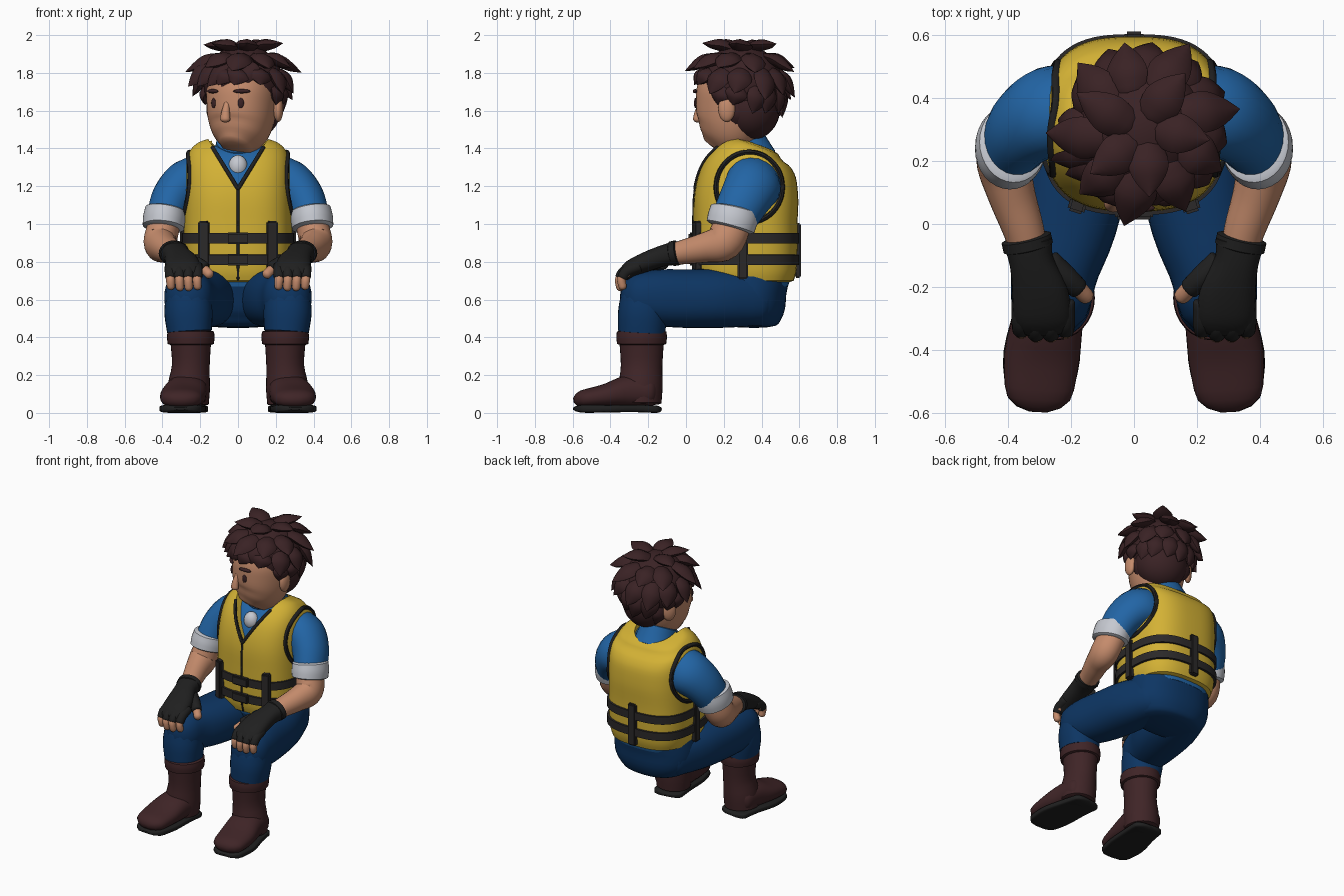
import bpy, bmesh, math, random
from mathutils import Vector, Matrix
from mathutils.bvhtree import BVHTree

if "Cube" in bpy.data.objects:
    bpy.data.objects.remove(bpy.data.objects["Cube"])

random.seed(4)


def material(name, r, g, b):
    m = bpy.data.materials.new(name)
    m.diffuse_color = (r, g, b, 1)
    m.use_nodes = True
    m.node_tree.nodes["Principled BSDF"].inputs["Base Color"].default_value = m.diffuse_color
    return m


SKIN = material("skin", .56, .26, .15)
HAIR = material("dark brown hair", .042, .016, .018)
BOOT = material("brown leather", .05, .018, .02)
YELLOW = material("yellow vest", .65, .44, .035)
SHIRT = material("blue shirt", .016, .13, .38)
JEANS = material("navy denim", .004, .036, .125)
BLACK = material("black", .014, .014, .014)
STRAP = material("charcoal strap", .024, .022, .022)
WHITE = material("light grey cloth", .56, .58, .63)


def tube(bm, rows, ref=(1, 0, 0), n=24, e=2, caps=(.01, .01), steps=3):
    """Smooth loft; rows are x, y, z, radius along ref, radius across it."""
    ref, rows = Vector(ref), [tuple(r) for r in rows]
    R, pts = [rows[0]] + rows + [rows[-1]], []
    for i in range(1, len(R) - 2):
        for s in range(steps):
            u = s / steps
            pts.append([.5 * (2*b + (c-a)*u + (2*a-5*b+4*c-d)*u*u + (3*b-a-3*c+d)*u**3)
                        for a, b, c, d in zip(*R[i-1:i+3])])
    pts.append(rows[-1])
    P = [Vector(p[:3]) for p in pts]
    rings = []
    for i, p in enumerate(pts):
        t = (P[min(i+1, len(P)-1)] - P[max(i-1, 0)]).normalized()
        rings.append((P[i], t, p[3], p[4]))

    def cap(ring, depth, sign):
        c, t, a, b = ring
        out = []
        for k in (25, 50, 75):
            k = math.radians(k)
            out.append((c + t*sign*depth*math.sin(k), t, a*math.cos(k), b*math.cos(k)))
        return out
    rings = cap(rings[0], caps[0], -1)[::-1] + rings + cap(rings[-1], caps[1], 1)
    loops = []
    for c, t, ra, rb in rings:
        b = t.cross(ref).normalized()
        a = b.cross(t)
        loop = []
        for k in range(n):
            q = 2 * math.pi * k / n
            ca, sa = math.cos(q), math.sin(q)
            loop.append(bm.verts.new(c + a*ra*math.copysign(abs(ca)**(2/e), ca)
                                     + b*rb*math.copysign(abs(sa)**(2/e), sa)))
        loops.append(loop)
    for l0, l1 in zip(loops, loops[1:]):
        for k in range(n):
            bm.faces.new((l0[k], l0[(k+1) % n], l1[(k+1) % n], l1[k]))
    bm.faces.new(loops[0])
    bm.faces.new(loops[-1])


def part(name, bm, mat, mirror=False, place=None, smooth=True):
    bmesh.ops.recalc_face_normals(bm, faces=bm.faces[:])
    if place:
        bm.transform(place)
    me = bpy.data.meshes.new(name)
    bm.to_mesh(me)
    bm.free()
    if mat:
        me.materials.append(mat)
    if smooth:
        me.polygons.foreach_set("use_smooth", [True] * len(me.polygons))
        me.set_sharp_from_angle(angle=math.radians(45))
    ob = bpy.data.objects.new(name, me)
    bpy.context.collection.objects.link(ob)
    if mirror:
        ob.modifiers.new("Mirror", 'MIRROR')
    return ob


def loft(name, rows, mat, mirror=False, place=None, **kw):
    bm = bmesh.new()
    tube(bm, rows, **kw)
    return part(name, bm, mat, mirror, place)


def shape(loc, size, rot=0):
    return Matrix.Translation(loc) @ Matrix.Rotation(rot, 4, 'Z') @ Matrix.Diagonal((*size, 1))


def ball(name, items, mat, **kw):
    bm = bmesh.new()
    for it in items:
        bmesh.ops.create_uvsphere(bm, u_segments=24, v_segments=16, radius=1, matrix=shape(*it))
    return part(name, bm, mat, **kw)


def box(name, items, mat, **kw):
    bm = bmesh.new()
    for it in items:
        bmesh.ops.create_cube(bm, size=1, matrix=shape(*it))
    bmesh.ops.bevel(bm, geom=bm.edges[:], offset=.008, segments=2, affect='EDGES')
    return part(name, bm, mat, **kw)


# Torso: shirt inside, vest outside
BODY = [(.70, .315, .265, .255), (.76, .315, .28, .27), (.88, .315, .287, .275), (1.0, .315, .287, .275),
        (1.15, .32, .285, .275), (1.28, .335, .28, .25), (1.36, .35, .265, .2), (1.405, .365, .225, .14)]
loft("shirt_body", [(0, y, z-.03, a-.03, b-.03) for z, y, a, b in BODY], SHIRT, n=48, e=2.8, caps=(.01, .02))
bm = bmesh.new()
tube(bm, [(0, y, z, a, b) for z, y, a, b in BODY], n=64, e=2.8, caps=(.02, .025), steps=4)
surface = BVHTree.FromBMesh(bm)
vest = part("vest", bm, YELLOW)

# Neck opening of the vest
bm = bmesh.new()
tri = [bm.verts.new((x, -.1, z)) for x, z in ((0, 1.19), (.17, 1.47), (-.17, 1.47))]
face = bm.faces.new(tri)
ext = bmesh.ops.extrude_face_region(bm, geom=[face])
bmesh.ops.translate(bm, vec=(0, .42, 0), verts=[v for v in ext["geom"] if isinstance(v, bmesh.types.BMVert)])
cut_v = part("neckline_cutter", bm, None, smooth=False)
bm = bmesh.new()
bmesh.ops.create_cone(bm, cap_ends=True, segments=40, radius1=.135, radius2=.15, depth=.3,
                      matrix=Matrix.Translation((0, .33, 1.5)))
cut_n = part("neck_cutter", bm, None, smooth=False)
for c in (cut_v, cut_n):
    c.hide_render = True
    c.hide_viewport = False
    c.display_type = 'WIRE'
    m = vest.modifiers.new("Cut", 'BOOLEAN')
    m.operation, m.object, m.solver = 'DIFFERENCE', c, 'EXACT'


# Vest piping laid on the vest surface
def hit(origin, direction, r):
    p = surface.ray_cast(Vector(origin), Vector(direction))[0]
    return [(*p, r, r)] if p else []


rows = []
for i in range(9):
    rows += hit((.002 + .0165*i, -2, 1.19 + .0268*i), (0, 1, 0), .011)
loft("neckline_piping", rows, BLACK, True, n=8)
rows = []
for i in range(25):
    q = 2 * math.pi * i / 24
    rows += hit((2, .335 + .175*math.cos(q), 1.195 + .185*math.sin(q)), (-1, 0, 0), .014)
loft("armhole_piping", rows, BLACK, True, n=8, steps=2)
rows = []
for i in range(8):
    rows += hit((0, -2, .71 + .068*i), (0, 1, 0), .007)
loft("front_zip", rows, BLACK, n=8)

# Straps and buckles
for name, z in (("upper_strap", .925), ("lower_strap", .81)):
    loft(name, [(0, .315, z-.027, .297, .287), (0, .315, z+.027, .297, .287)], STRAP, n=64, e=2.8, caps=(.004, .004))
box("side_straps", [((.18, .058, .88), (.055, .045, .27), .3), ((.287, .3, .85), (.04, .055, .28))], STRAP, mirror=True)
box("back_strap", [((0, .592, .86), (.06, .036, .29))], STRAP)
box("front_buckles", [((0, .032, z), (.12, .036, .062)) for z in (.81, .925)], STRAP)

# Collar, undershirt and neck
loft("collar", [(0, .345, 1.33, .14, .14), (0, .32, 1.385, .125, .13), (0, .295, 1.435, .115, .125)], SHIRT, n=32)
ball("undershirt", [((0, .15, 1.305), (.05, .045, .06))], WHITE)
loft("neck", [(0, .31, 1.34, .09, .09), (.01, .28, 1.5, .085, .09)], SKIN)

# Arms
loft("sleeve", [(.18, .37, 1.22, .13, .15), (.27, .355, 1.205, .13, .15), (.345, .31, 1.13, .115, .135),
                (.385, .255, 1.03, .1, .12)], SHIRT, True, caps=(.03, .01), steps=5)
loft("rolled_cuff", [(.383, .257, 1.075, .108, .128), (.39, .247, 1.03, .113, .133), (.395, .235, .985, .11, .13)],
     WHITE, True, n=32, caps=(.015, .015))
loft("forearm", [(.39, .245, 1.0, .085, .1), (.412, .2, .905, .088, .1), (.39, .1, .875, .076, .08),
                 (.35, -.02, .85, .065, .064), (.325, -.12, .83, .055, .05)], SKIN, True, steps=5)

# Gloved hands
loft("glove", [(.337, -.055, .845, .078, .063), (.325, -.12, .832, .07, .056), (.30, -.21, .80, .088, .052),
               (.29, -.29, .765, .092, .045), (.287, -.325, .735, .085, .036)], BLACK, True, e=2.4, caps=(.012, .025))
loft("glove_band", [(.342, -.045, .848, .08, .067), (.335, -.075, .842, .08, .066)], BLACK, True, caps=(.008, .008))
loft("glove_thumb", [(.27, -.12, .80, .04, .04), (.215, -.17, .785, .04, .037), (.177, -.205, .765, .033, .033)],
     BLACK, True, ref=(0, 0, 1), n=16)
loft("thumb", [(.19, -.19, .77, .026, .026), (.153, -.228, .735, .026, .026)], SKIN, True, ref=(0, 0, 1), n=16,
     caps=(.01, .022))
knuckles, fingers = bmesh.new(), bmesh.new()
for i in range(4):
    x = .217 + .047*i
    d = .012 if i in (0, 3) else 0
    tube(knuckles, [(x, -.26+d, .775, .03, .03), (x, -.325+d, .75, .03, .03), (x, -.348+d, .718, .028, .028)], n=14)
    tube(fingers, [(x, -.32+d, .745, .023, .023), (x, -.352+d, .71, .024, .024), (x-.003, -.348+d, .665+d/2, .022, .022)],
         n=14, caps=(.01, .02))
part("glove_knuckles", knuckles, BLACK, True)
part("fingers", fingers, SKIN, True)

# Jeans
loft("hips", [(0, .33, .475, .22, .16), (0, .33, .54, .27, .195), (0, .32, .63, .285, .215), (0, .315, .74, .27, .24)],
     JEANS, n=40, e=2.3, caps=(.025, .01))
loft("thigh", [(.14, .38, .60, .13, .14), (.18, .18, .605, .165, .155), (.215, 0, .605, .16, .155),
               (.25, -.14, .61, .14, .15), (.262, -.235, .615, .128, .135)], JEANS, True, e=2.3, caps=(.08, .115), n=32)
loft("lower_leg", [(.262, -.225, .62, .12, .12), (.262, -.23, .53, .128, .13), (.257, -.235, .43, .118, .125)],
     JEANS, True, e=2.2, caps=(.06, .005), n=32)

# Boots
loft("boot_cuff", [(.25, -.235, .365, .122, .13), (.25, -.235, .4, .126, .134), (.25, -.235, .43, .123, .131)],
     BOOT, True, n=32, caps=(.01, .01))
loft("boot_shaft", [(.265, -.24, .05, .11, .11), (.26, -.24, .14, .112, .116), (.25, -.235, .25, .1, .11),
                    (.25, -.235, .38, .108, .118)], BOOT, True, n=32)
loft("boot_foot", [(.262, -.2, .11, .11, .085), (.275, -.31, .11, .113, .088), (.292, -.42, .09, .12, .065),
                   (.30, -.52, .076, .11, .052)], BOOT, True, e=2.3, n=32, caps=(.05, .078))
loft("boot_sole", [(.257, -.17, .02, .1, .02), (.272, -.28, .024, .108, .02), (.293, -.42, .022, .122, .02),
                   (.30, -.525, .022, .108, .022)], BLACK, True, e=5, n=32, caps=(.04, .074))

# Head, turned to one side
HEAD = Matrix.Translation((.02, .25, 0)) @ Matrix.Rotation(math.radians(-25), 4, 'Z')
loft("head", [(0, -.075, 1.415, .085, .105), (0, -.05, 1.46, .135, .145), (0, -.02, 1.53, .166, .18),
              (0, 0, 1.63, .18, .2), (0, .01, 1.72, .18, .2), (0, .02, 1.82, .15, .17)],
     SKIN, place=HEAD, n=40, e=2.15, caps=(.022, .06), steps=4)
loft("nose", [(0, -.188, 1.64, .014, .012), (0, -.202, 1.595, .022, .02), (0, -.208, 1.555, .028, .024)],
     SKIN, place=HEAD, n=16, caps=(.01, .018))
ball("ears", [((s*.19, .05, 1.61), (.026, .045, .07), s*.35) for s in (-1, 1)], SKIN, place=HEAD)
ball("eyes", [((s*.08, -.183, 1.64), (.016, .008, .027), s*.45) for s in (-1, 1)], HAIR, place=HEAD)
ball("eyebrows", [((s*.085, -.182, 1.703), (.046, .013, .011), s*.48) for s in (-1, 1)], HAIR, place=HEAD)

# Hair: cap and layered pointed locks
C = Vector((-.01, .045, 1.74))
ball("hair_cap", [(C, (.21, .22, .21)), ((0, .105, 1.61), (.168, .15, .165))], HAIR, place=HEAD)
bm = bmesh.new()


def lock(p, d, n, length, w, lift):
    side = d.cross(n).normalized()
    rows = []
    for u, r, h in ((0, .75, -.02), (.35, 1, .3*lift), (.7, .68, .65*lift), (1, .04, lift)):
        c = p + d*length*u + n*h
        rows.append((*c, w*r, w*r*.5))
    tube(bm, rows, ref=side, n=8, e=1.7, caps=(.01, .002))


for phi, count, length, w, lift in ((14, 5, .17, .065, .05), (42, 9, .17, .068, .04), (70, 12, .16, .066, .02),
                                    (96, 14, .15, .06, .01), (122, 12, .14, .055, .03)):
    for i in range(count):
        az = 360 * (i + random.uniform(.3, .7)) / count + phi
        front = abs((az + 180) % 360 - 180)      # angle away from the face
        L = length * random.uniform(.85, 1.15)
        if (phi > 90 and front < 62) or (phi > 110 and front < 100):
            continue
        if phi == 70 and front < 55:
            L = .09
        if phi == 96 and front < 115:
            L = .09
        f, a = math.radians(phi), math.radians(az)
        n = Vector((math.sin(f)*math.sin(a), -math.sin(f)*math.cos(a), math.cos(f)))
        d = Vector((math.cos(f)*math.sin(a), -math.cos(f)*math.cos(a), -math.sin(f)))
        d = (d + .3 * d.cross(n)).normalized()
        lock(C + Vector((n.x*.21, n.y*.22, n.z*.21)), d, n, L, w, lift)
# Swept fringe
for x in (.13, .06, -.01, -.08, -.14):
    lock(Vector((x, -.165 + abs(x)*.35, 1.84)), Vector((-.6, -.15, -.75)).normalized(),
         Vector((x, -1, .2)).normalized(), .15, .05, .025)
part("hair_locks", bm, HAIR, place=HEAD)
